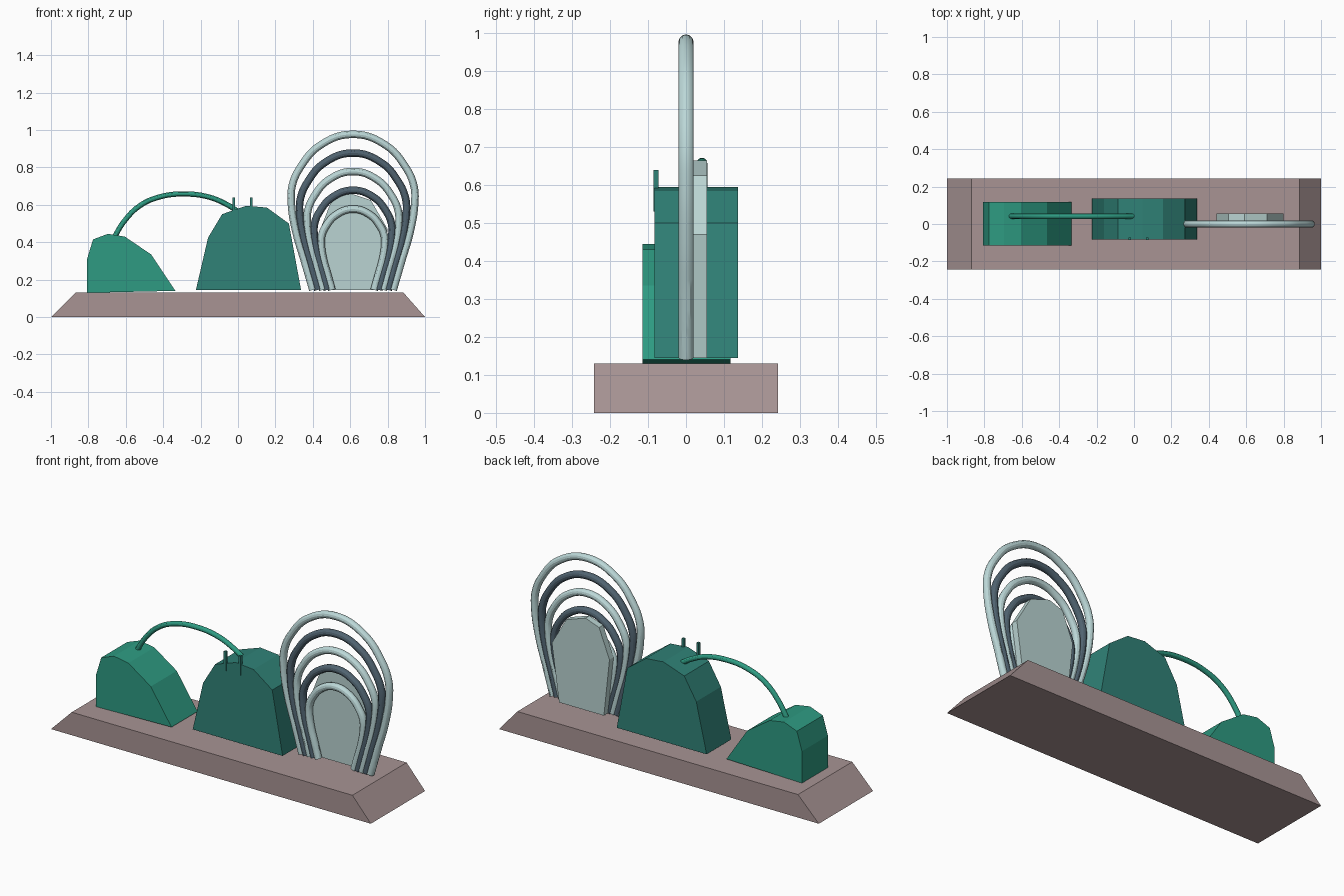
import bpy
import bmesh

cube = bpy.data.objects.get("Cube")
if cube:
    bpy.data.objects.remove(cube, do_unlink=True)


def material(name, rgb):
    """Flat colour given as 0-255 sRGB, stored as linear."""
    linear = [((c / 255 + 0.055) / 1.055) ** 2.4 for c in rgb] + [1.0]
    mat = bpy.data.materials.new(name)
    mat.use_nodes = True
    mat.diffuse_color = linear
    mat.node_tree.nodes["Principled BSDF"].inputs["Base Color"].default_value = linear
    return mat


TAUPE = material("taupe", (168, 148, 148))
GREEN = material("bright_green", (46, 155, 130))
TEAL = material("dark_teal", (48, 130, 119))
PALE = material("pale_aqua", (187, 215, 215))
SLATE = material("slate", (80, 99, 112))
MIST = material("mist_grey", (186, 212, 210))


def slab(name, outline, y0, y1, mat):
    """Extrude an x-z outline from y0 back to y1."""
    bm = bmesh.new()
    face = bm.faces.new([bm.verts.new((x, y0, z)) for x, z in outline])
    ext = bmesh.ops.extrude_face_region(bm, geom=[face])
    moved = [v for v in ext["geom"] if isinstance(v, bmesh.types.BMVert)]
    bmesh.ops.translate(bm, verts=moved, vec=(0, y1 - y0, 0))
    bmesh.ops.recalc_face_normals(bm, faces=bm.faces)
    mesh = bpy.data.meshes.new(name)
    bm.to_mesh(mesh)
    bm.free()
    mesh.materials.append(mat)
    obj = bpy.data.objects.new(name, mesh)
    bpy.context.collection.objects.link(obj)
    return obj


def tube(name, path, y, radius, mat):
    """Round smooth tube through x-z points at depth y."""
    curve = bpy.data.curves.new(name, "CURVE")
    curve.dimensions = "3D"
    curve.bevel_depth = radius
    curve.bevel_resolution = 4
    curve.resolution_u = 6
    curve.use_fill_caps = True
    spline = curve.splines.new("BEZIER")
    spline.bezier_points.add(len(path) - 1)
    for point, (x, z) in zip(spline.bezier_points, path):
        point.co = (x, y, z)
        point.handle_left_type = point.handle_right_type = "AUTO"
    curve.materials.append(mat)
    obj = bpy.data.objects.new(name, curve)
    bpy.context.collection.objects.link(obj)
    bpy.ops.object.select_all(action="DESELECT")
    obj.select_set(True)
    bpy.context.view_layer.objects.active = obj
    bpy.ops.object.convert(target="MESH")
    bpy.ops.object.shade_smooth_by_angle()


# Plinth with sloping ends
slab("plinth", [(-1, 0), (1, 0), (0.885, 0.13), (-0.87, 0.13)], -0.242, 0.242, TAUPE)

# Two faceted bodies
slab("small_body", [(-0.807, 0.13), (-0.335, 0.14), (-0.465, 0.335), (-0.605, 0.43),
                    (-0.695, 0.445), (-0.775, 0.415), (-0.807, 0.31)], -0.115, 0.117, GREEN)
slab("large_body", [(-0.225, 0.145), (0.337, 0.145), (0.272, 0.5), (0.155, 0.585),
                    (0.045, 0.595), (-0.085, 0.55), (-0.16, 0.425)], -0.083, 0.137, TEAL)

# Two upright prongs on the front of the large body
for side, x in (("right", -0.022), ("left", 0.07)):
    slab(f"{side}_prong", [(x - 0.007, 0.53), (x + 0.007, 0.53),
                           (x + 0.007, 0.64), (x - 0.007, 0.64)], -0.086, -0.072, TEAL)

# Cable linking the bodies
tube("cable", [(-0.665, 0.42), (-0.61, 0.51), (-0.525, 0.595), (-0.42, 0.642),
               (-0.285, 0.658), (-0.15, 0.64), (-0.06, 0.602), (0, 0.565)],
     0.042, 0.014, GREEN)

# Nested fan of hoops: foot half-width, widest half-width, top height
FAN_X, FOOT_Z = 0.615, 0.145
hoops = [(0.215, 0.33, 0.977), (0.188, 0.285, 0.877), (0.162, 0.245, 0.778),
         (0.138, 0.208, 0.678), (0.113, 0.17, 0.577)]
# Height fraction and spread from foot to widest, then narrowing to the crown
flare = [(0, 0), (0.19, 0.4), (0.37, 0.78), (0.56, 1)]
crown = [(0.67, 0.985), (0.79, 0.85), (0.93, 0.53)]
for i, (foot, wide, top) in enumerate(hoops):
    rise = top - FOOT_Z
    half = [(foot + s * (wide - foot), FOOT_Z + t * rise) for t, s in flare]
    half += [(s * wide, FOOT_Z + t * rise) for t, s in crown]
    path = [(FAN_X - x, z) for x, z in half] + [(FAN_X, top)]
    path += [(FAN_X + x, z) for x, z in reversed(half)]
    tube(f"hoop_{i + 1}", path, 0, 0.02, SLATE if i % 2 else PALE)

# Faceted plate behind the hoops
slab("fan_plate", [(0.475, 0.145), (0.755, 0.145), (0.8, 0.47), (0.71, 0.625),
                   (0.59, 0.665), (0.505, 0.635), (0.44, 0.47)], 0.018, 0.055, MIST)
